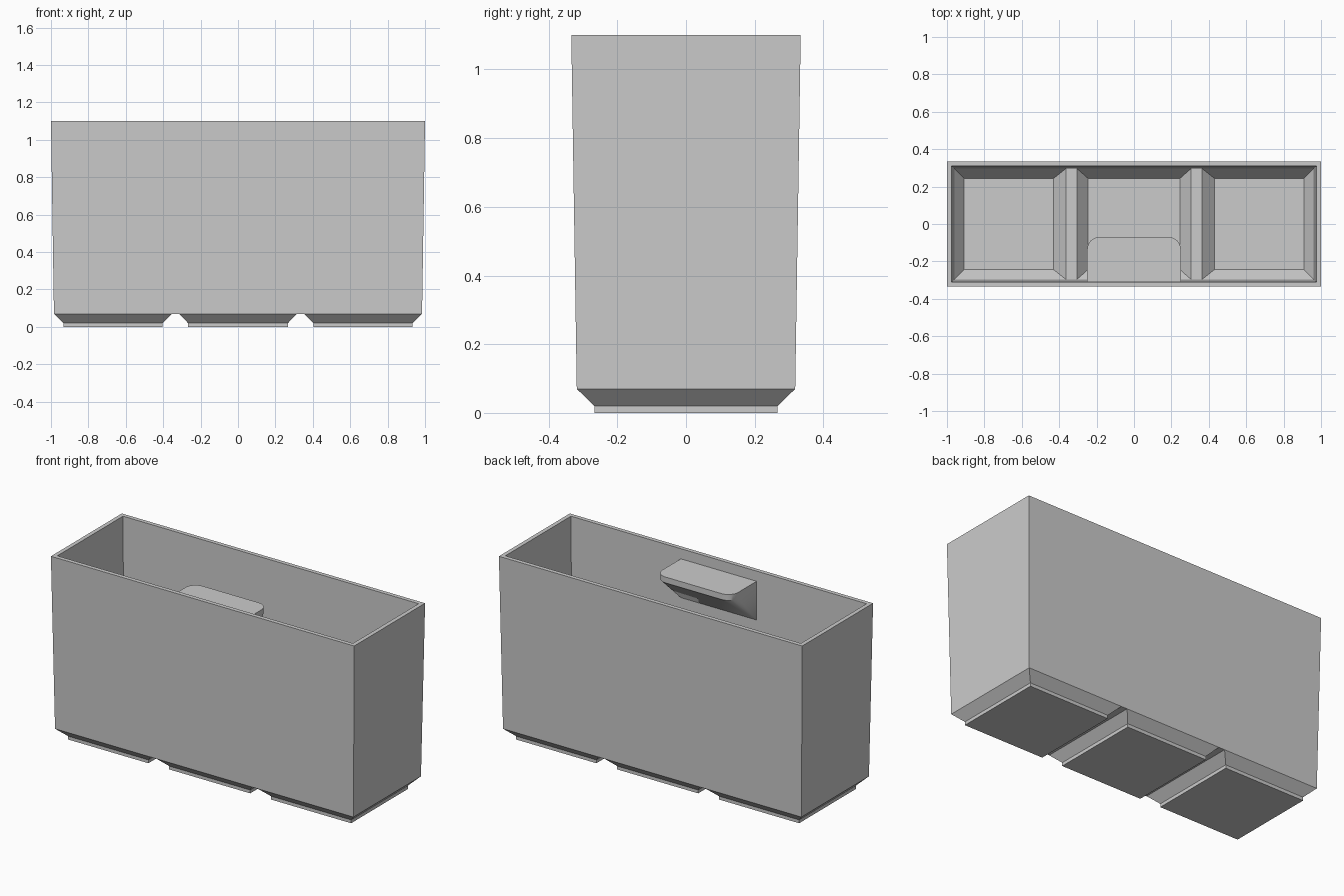
import bpy, bmesh, math

cube = bpy.data.objects.get("Cube")
if cube:
    bpy.data.objects.remove(cube, do_unlink=True)

# One plain grey plastic
grey = bpy.data.materials.new("grey_plastic")
grey.use_nodes = True
colour = (0.6, 0.6, 0.6, 1)
grey.diffuse_color = colour
grey.node_tree.nodes["Principled BSDF"].inputs["Base Color"].default_value = colour


def finish(name, bm):
    bmesh.ops.remove_doubles(bm, verts=bm.verts, dist=0.0001)
    bmesh.ops.recalc_face_normals(bm, faces=bm.faces)
    mesh = bpy.data.meshes.new(name)
    bm.to_mesh(mesh)
    bm.free()
    mesh.materials.append(grey)
    obj = bpy.data.objects.new(name, mesh)
    bpy.context.collection.objects.link(obj)
    return obj


def add_face(bm, points):
    return bm.faces.new([bm.verts.new(p) for p in points])


def rect(x0, x1, y, z):
    return [(x0, -y, z), (x1, -y, z), (x1, y, z), (x0, y, z)]


def skin(bm, top, levels):
    """Tapered walls over three stepped cells.
    top: half x, half y, z; level: end outer x, end inner x, middle x, half y, z."""
    rings = []
    for outer, inner, middle, y, z in levels:
        rings.append([rect(a, b, y, z) for a, b in
                      ((-outer, -inner), (-middle, middle), (inner, outer))])
    for stack in zip(*rings):
        for low, high in zip(stack, stack[1:]):
            for i in range(4):
                j = (i + 1) % 4
                add_face(bm, (low[i], low[j], high[j], high[i]))
        add_face(bm, stack[-1])
    # flat strips between neighbouring cells
    cells = rings[0]
    for a, b in zip(cells, cells[1:]):
        add_face(bm, (a[1], b[0], b[3], a[2]))
    # long walls, then end walls
    corners = rect(-top[0], top[0], top[1], top[2])
    add_face(bm, [p for c in cells for p in c[:2]] + [corners[1], corners[0]])
    add_face(bm, [p for c in cells for p in (c[3], c[2])] + [corners[2], corners[3]])
    add_face(bm, (cells[0][0], cells[0][3], corners[3], corners[0]))
    add_face(bm, (cells[2][1], cells[2][2], corners[2], corners[1]))
    return corners


# Bin: outer skin with three feet, inner skin with three wells, joined by the rim
bm = bmesh.new()
outside = skin(bm, (1.0, 0.334, 1.1), [
    (0.984, 0.353, 0.314, 0.318, 0.07),
    (0.933, 0.404, 0.267, 0.267, 0.02),
    (0.933, 0.404, 0.267, 0.267, 0.0)])
inside = skin(bm, (0.975, 0.309, 1.1), [
    (0.959, 0.364, 0.305, 0.296, 0.09),
    (0.908, 0.43, 0.246, 0.244, 0.025)])
for i in range(4):
    j = (i + 1) % 4
    add_face(bm, (outside[i], outside[j], inside[j], inside[i]))
finish("bin_body", bm)

# Label ledge: rounded lip with an underside sloping back to the front wall
bm = bmesh.new()
half, back, front, radius = 0.25, -0.312, -0.07, 0.065
outline = [(-half, back), (half, back)]
for start, cx in ((0, half - radius), (90, radius - half)):
    for step in range(9):
        a = math.radians(start + step * 90 / 8)
        outline.append((cx + radius * math.cos(a), front - radius + radius * math.sin(a)))
for z in (1.04, 1.005):
    for x, y in outline:
        bm.verts.new((x, y, z))
for x in (-half, half):
    bm.verts.new((x, back, 0.805))
bmesh.ops.convex_hull(bm, input=bm.verts)
bmesh.ops.dissolve_limit(bm, angle_limit=math.radians(1), verts=bm.verts, edges=bm.edges)
ledge = finish("label_ledge", bm)
bpy.ops.object.select_all(action="DESELECT")
ledge.select_set(True)
bpy.context.view_layer.objects.active = ledge
bpy.ops.object.shade_smooth_by_angle(angle=math.radians(30))
